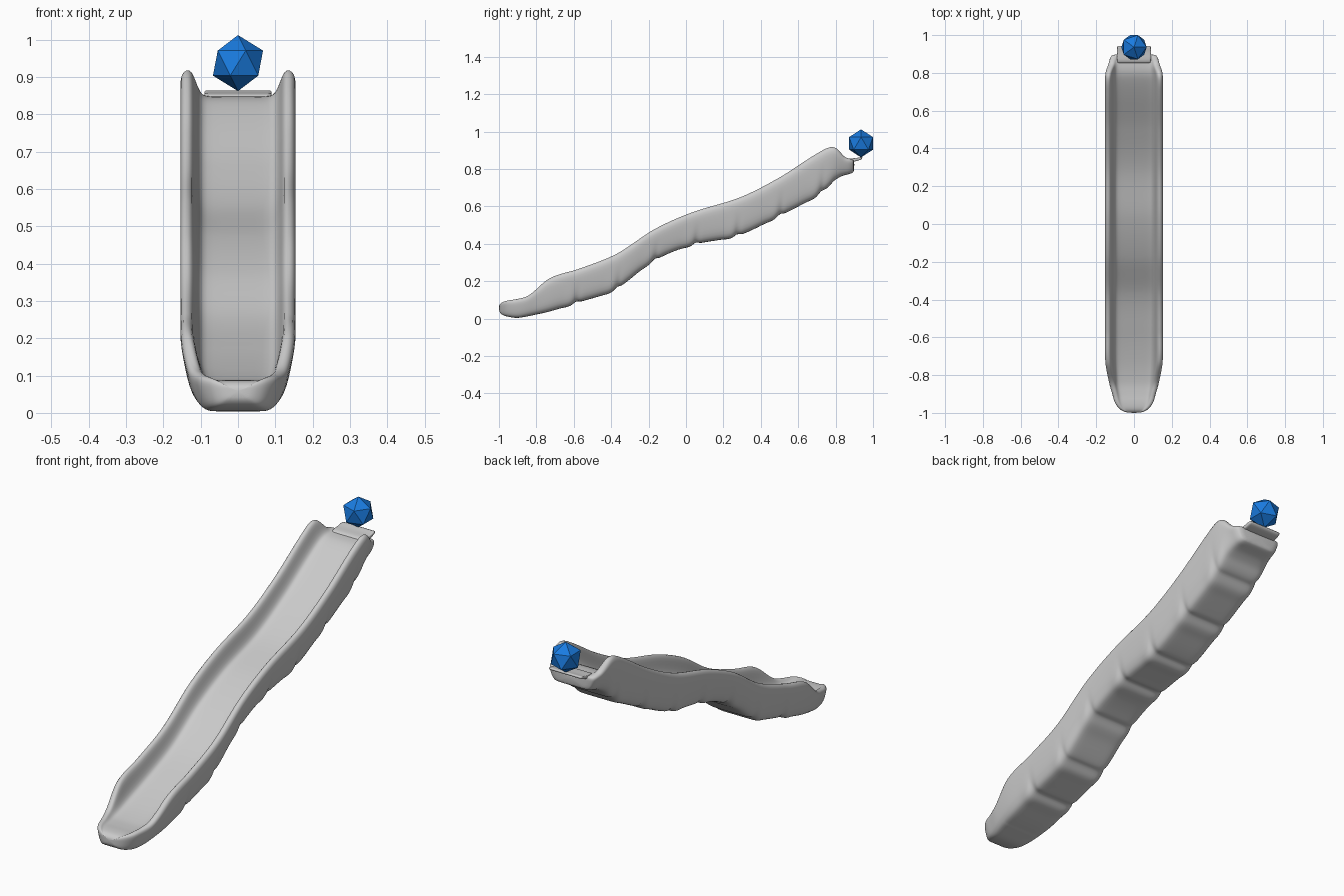
import bpy, bmesh, math
from mathutils import Vector

if "Cube" in bpy.data.objects:
    bpy.data.objects.remove(bpy.data.objects["Cube"])

# Stations along the slide: y, underside z, floor z, rim z, half width
STATIONS = [
    (-1.00, .040, .068, .070, .035), (-.985, .022, .082, .087, .070),
    (-.95, .010, .088, .098, .100), (-.90, .004, .088, .106, .116),
    (-.84, .014, .092, .126, .133), (-.73, .036, .118, .218, .153),
    (-.57, .086, .172, .270, .155), (-.37, .155, .255, .350, .155),
    (-.17, .305, .380, .480, .155), (.03, .390, .472, .570, .155),
    (.29, .445, .555, .652, .155), (.50, .545, .662, .758, .155),
    (.69, .645, .782, .880, .155), (.77, .705, .828, .920, .155),
    (.81, .750, .843, .910, .150), (.845, .766, .847, .868, .137),
    (.88, .775, .848, .854, .127), (.90, .785, .842, .846, .112)]

# Half cross-sections: (fraction of half width, fraction of height)
OUTER = [(0, 0), (.35, 0), (.6, 0), (.73, .03), (.83, .14), (.9, .35),
         (.96, .6), (1, .8), (.985, .94), (.89, 1)]
INNER = [(.8, .93), (.755, .7), (.71, .35), (.64, .08), (.55, 0), (.3, 0), (0, 0)]
GROOVES = [-.58, -.36, -.16, .06, .28, .51, .73]


def slope(i, k):
    a, b = max(i - 1, 0), min(i + 1, len(STATIONS) - 1)
    return (STATIONS[b][k] - STATIONS[a][k]) / (STATIONS[b][0] - STATIONS[a][0])


def sample(i, t):
    """Cubic interpolation between station i and i + 1."""
    p, q = STATIONS[i], STATIONS[i + 1]
    h = q[0] - p[0]
    out = [p[0] + t * h]
    for k in range(1, 5):
        out.append((2*t**3 - 3*t**2 + 1) * p[k] + (t**3 - 2*t**2 + t) * h * slope(i, k)
                   + (3*t**2 - 2*t**3) * q[k] + (t**3 - t**2) * h * slope(i + 1, k))
    return out


def section(y, b, f, r, w):
    """Closed ring of points for one slice of the slide."""
    g = sum(math.exp(-((y - m) / .014) ** 2) - .4 * math.exp(-((y - m + .04) / .03) ** 2)
            for m in GROOVES)
    half = []
    for x, u in OUTER:
        fade = max(0, 1 - u / .6)
        skew = .05 * (u - .3) * fade * (abs(y) < .8)
        half.append((x * w - .005 * g * fade * (x > .6), y + skew * .5,
                     b + u * (r - b) + .012 * g * fade))
    half += [(x * w, y, f + v * (r - f)) for x, v in INNER]
    return half + [(-x, yy, z) for x, yy, z in half[-2:0:-1]]


def make_object(name, bm):
    bmesh.ops.recalc_face_normals(bm, faces=bm.faces)
    me = bpy.data.meshes.new(name)
    bm.to_mesh(me)
    bm.free()
    ob = bpy.data.objects.new(name, me)
    bpy.context.collection.objects.link(ob)
    return ob


def loft(name, rings, levels):
    bm = bmesh.new()
    rows = [[bm.verts.new(p) for p in ring] for ring in rings]
    n = len(rows[0])
    for a, b in zip(rows, rows[1:]):
        for j in range(n):
            bm.faces.new((a[j], a[(j + 1) % n], b[(j + 1) % n], b[j]))
    # End caps
    bm.faces.new(rows[0])
    bm.faces.new(rows[-1])
    ob = make_object(name, bm)
    for p in ob.data.polygons:
        p.use_smooth = True
    sub = ob.modifiers.new("smooth", 'SUBSURF')
    sub.levels = sub.render_levels = levels
    return ob


# Wavy slide chute
slices = []
for i in range(len(STATIONS) - 1):
    steps = max(2, round((STATIONS[i + 1][0] - STATIONS[i][0]) / .014))
    slices += [sample(i, s / steps) for s in range(steps)]
slices.append(list(STATIONS[-1]))
loft("slide_chute", [section(*s) for s in slices], 1)

# Thin hooked lip behind the top edge
lip_profile = [(.85, .836), (.90, .838), (.922, .846), (.942, .852), (.945, .866),
               (.93, .863), (.905, .857), (.87, .857), (.85, .85)]
loft("top_lip", [[(x, y, z) for y, z in lip_profile]
                 for x in (-.09, -.086, -.04, .04, .086, .09)], 1)

# Blue faceted marker
bm = bmesh.new()
bmesh.ops.create_icosphere(bm, subdivisions=1, radius=.075)
bmesh.ops.translate(bm, verts=bm.verts, vec=Vector((0, .936, .937)))
ball = make_object("blue_marker", bm)
blue = bpy.data.materials.new("blue")
blue.diffuse_color = (.01, .2, .75, 1)
blue.use_nodes = True
blue.node_tree.nodes["Principled BSDF"].inputs["Base Color"].default_value = blue.diffuse_color
ball.data.materials.append(blue)
